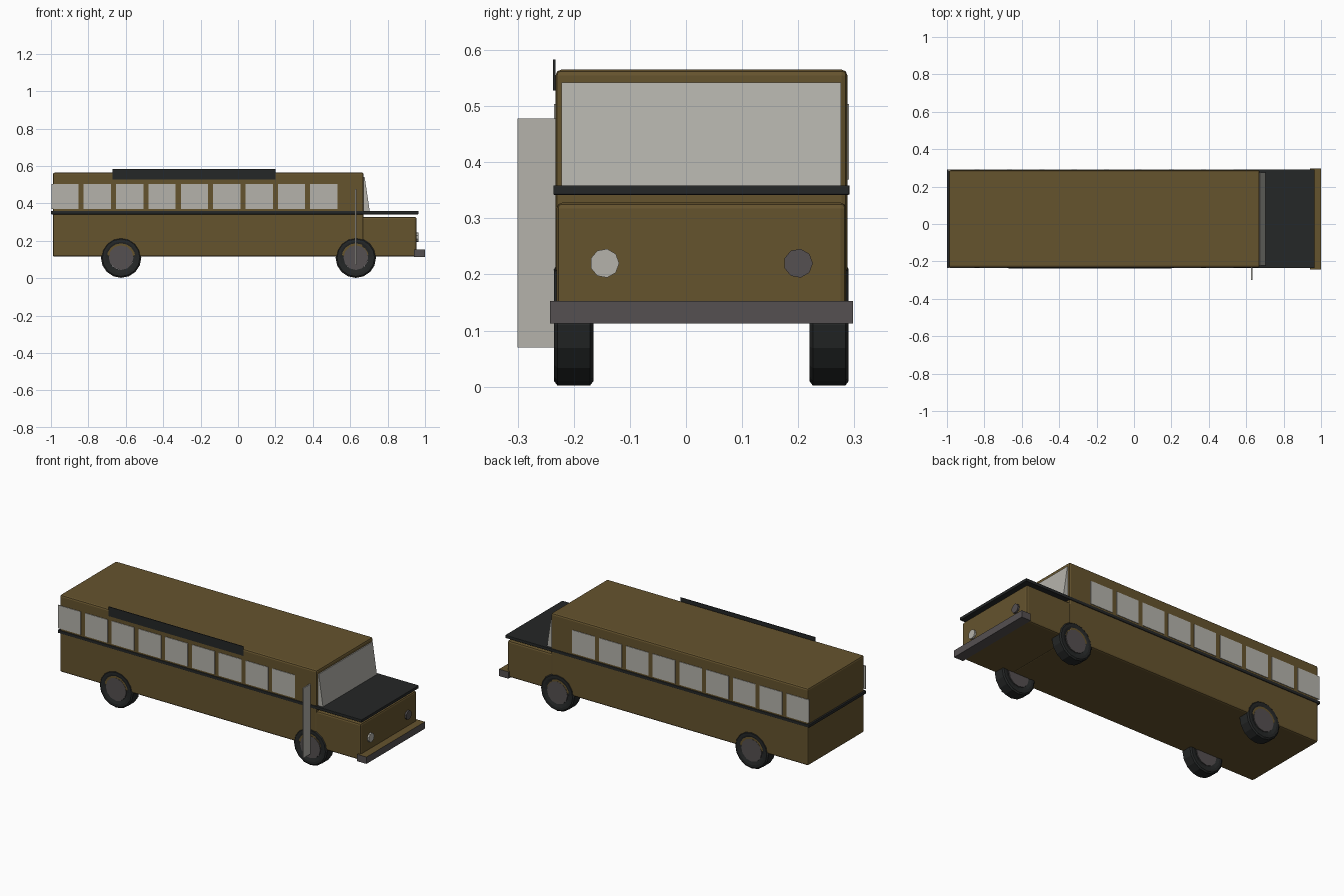
import bpy, bmesh, math
from mathutils import Matrix, Vector

cube = bpy.data.objects.get("Cube")
if cube:
    bpy.data.objects.remove(cube, do_unlink=True)

YC = 0.0275  # centre line of the bus


def material(name, rgb):
    m = bpy.data.materials.new(name)
    m.use_nodes = True
    colour = (*rgb, 1)
    m.diffuse_color = colour
    m.node_tree.nodes["Principled BSDF"].inputs["Base Color"].default_value = colour
    return m


BROWN = material("olive brown", (0.13, 0.087, 0.027))
BLACK = material("rubber black", (0.018, 0.02, 0.02))
GLASS = material("pale glass", (0.46, 0.45, 0.41))
GREY = material("dark grey", (0.09, 0.08, 0.082))


def finish(bm, name, *mats):
    bmesh.ops.recalc_face_normals(bm, faces=bm.faces)
    mesh = bpy.data.meshes.new(name)
    bm.to_mesh(mesh)
    bm.free()
    for m in mats:
        mesh.materials.append(m)
    ob = bpy.data.objects.new(name, mesh)
    bpy.context.collection.objects.link(ob)
    return ob


def box(name, x, y, z, mat, bevel=0):
    bm = bmesh.new()
    bmesh.ops.create_cube(bm, size=1)
    for v in bm.verts:
        for i, (lo, hi) in enumerate((x, y, z)):
            v.co[i] = lo if v.co[i] < 0 else hi
    ob = finish(bm, name, mat)
    if bevel:
        mod = ob.modifiers.new("Bevel", 'BEVEL')
        mod.width = bevel
        mod.segments = 2
    return ob


def disc(name, centre, radius, depth, sides, axis, mat):
    bm = bmesh.new()
    rot = Matrix.Rotation(math.pi / 2, 4, axis)
    bmesh.ops.create_cone(bm, cap_ends=True, segments=sides, radius1=radius,
                          radius2=radius, depth=depth,
                          matrix=Matrix.Translation(centre) @ rot)
    return finish(bm, name, mat)


def lathe_y(name, profile, centre, sides, mat):
    """Spin (radius, y offset) points round a y axis through the centre."""
    bm = bmesh.new()
    verts = [bm.verts.new((r, y, 0)) for r, y in profile]
    edges = [bm.edges.new((a, b)) for a, b in zip(verts, verts[1:] + verts[:1])]
    bmesh.ops.spin(bm, geom=verts + edges, cent=(0, 0, 0), axis=(0, 1, 0),
                   angle=2 * math.pi, steps=sides, use_duplicate=False)
    bmesh.ops.remove_doubles(bm, verts=bm.verts, dist=0.0001)
    bmesh.ops.translate(bm, verts=bm.verts, vec=Vector(centre))
    return finish(bm, name, mat)


def across(half):
    return (YC - half, YC + half)


# Main shell, bonnet and the belt slab that also covers the bonnet
box("body", (-0.99, 0.672), across(0.26), (0.115, 0.565), BROWN, 0.01)
box("bonnet", (0.66, 0.955), across(0.258), (0.115, 0.328), BROWN, 0.01)
box("belt", (-1.0, 0.965), across(0.264), (0.342, 0.359), BLACK, 0.002)

# Sloping windscreen wedge
windscreen = box("windscreen", (0.665, 0.705), across(0.249), (0.355, 0.542), GLASS)
for v in windscreen.data.vertices:
    if v.co.x > 0.7 and v.co.z > 0.5:
        v.co.x = 0.677

# Bumper with a brown upper face
bumper = box("bumper", (0.94, 1.0), across(0.27), (0.113, 0.153), GREY)
bumper.data.materials.append(BROWN)
for p in bumper.data.polygons:
    p.material_index = 1 if p.normal.z > 0.5 else 0

# Side windows
for side, sign in (("right", -1), ("left", 1)):
    y = YC + sign * 0.26
    for i in range(9):
        x = -0.998 + i * 0.173
        box(f"{side}_window_{i + 1}", (x, x + 0.146), (y - 0.003, y + 0.003),
            (0.369, 0.504), GLASS)

# Wheels: the tyre sidewall bulges just past the body side
half_tyre = [(0.1, 0.035), (0.085, 0.035), (0.065, 0.029)]
tyre = ([(0.108, -0.029), (0.108, 0.029)] + half_tyre
        + [(r, -y) for r, y in reversed(half_tyre)])
for end, x in (("front", 0.63), ("rear", -0.625)):
    for side, sign in (("right", -1), ("left", 1)):
        centre = (x, YC + sign * 0.2275, 0.11)
        lathe_y(f"{end}_{side}_tyre", tyre, centre, 16, BLACK)
        disc(f"{end}_{side}_hub", centre, 0.066, 0.067, 12, 'X', GREY)

# Headlights, one lit and one dark
disc("right_headlight", (0.955, -0.145, 0.22), 0.026, 0.02, 9, 'Y', GLASS)
disc("left_headlight", (0.955, 0.2, 0.22), 0.026, 0.02, 9, 'Y', GREY)

# Open entrance door and the roof-edge sign board on the right side
box("open_door", (0.626, 0.633), (-0.3, -0.232), (0.07, 0.478), GLASS)
box("sign_board", (-0.67, 0.2), (-0.237, -0.233), (0.528, 0.583), BLACK)
